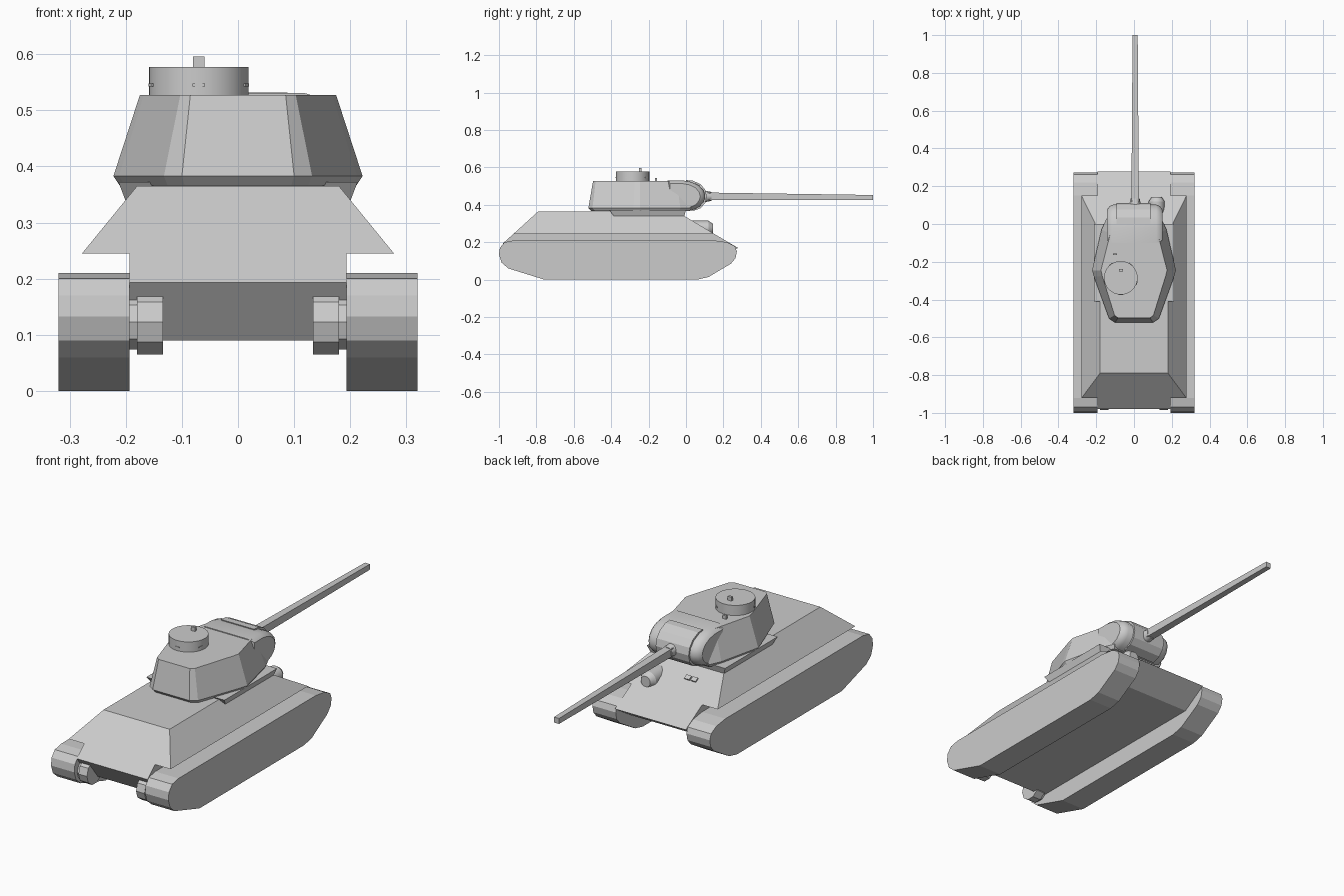
import bpy, bmesh, math
from mathutils import Matrix, Vector

if "Cube" in bpy.data.objects:
    bpy.data.objects.remove(bpy.data.objects["Cube"])


def finish(name, bm, smooth=False):
    bmesh.ops.recalc_face_normals(bm, faces=bm.faces)
    me = bpy.data.meshes.new(name)
    bm.to_mesh(me)
    bm.free()
    ob = bpy.data.objects.new(name, me)
    bpy.context.collection.objects.link(ob)
    if smooth:
        bpy.ops.object.select_all(action='DESELECT')
        bpy.context.view_layer.objects.active = ob
        ob.select_set(True)
        bpy.ops.object.shade_smooth_by_angle(angle=math.radians(35))
    return ob


def loft(name, rings, smooth=False):
    """Skin a stack of equal-length closed rings and cap both ends."""
    bm = bmesh.new()
    vs = [[bm.verts.new(p) for p in r] for r in rings]
    n = len(rings[0])
    for a, b in zip(vs, vs[1:]):
        for i in range(n):
            j = (i + 1) % n
            bm.faces.new((a[i], a[j], b[j], b[i]))
    bm.faces.new(vs[0][::-1])
    bm.faces.new(vs[-1])
    return finish(name, bm, smooth)


def extrude_x(name, profile, x0, x1):
    return loft(name, [[(x, y, z) for y, z in profile] for x in (x0, x1)])


def mirrored(half, z):
    """Full outline at height z from a right-hand half (rear to front)."""
    return [(x, y, z) for x, y in half] + [(-x, y, z) for x, y in half[::-1]]


def rect(x, y0, y1, z):
    return [(-x, y0, z), (x, y0, z), (x, y1, z), (-x, y1, z)]


def box(name, c, s, tilt=0):
    bm = bmesh.new()
    bmesh.ops.create_cube(bm, size=1, matrix=Matrix.Translation(c)
                          @ Matrix.Rotation(tilt, 4, 'X') @ Matrix.Diagonal((*s, 1)))
    return finish(name, bm)


def cylinder(name, c, r, depth, axis='Z', sides=24, r2=None, smooth=True):
    rot = {'Z': Matrix(), 'X': Matrix.Rotation(math.pi / 2, 4, 'Y'),
           'Y': Matrix.Rotation(-math.pi / 2, 4, 'X')}[axis]
    bm = bmesh.new()
    bmesh.ops.create_cone(bm, cap_ends=True, segments=sides, radius1=r,
                          radius2=r if r2 is None else r2, depth=depth,
                          matrix=Matrix.Translation(c) @ rot)
    return finish(name, bm, smooth)


# Tracks and rear drive housings
track = [(-0.757, 0), (0.06, 0), (0.12, 0.014), (0.24, 0.085), (0.265, 0.115),
         (0.272, 0.15), (0.262, 0.178), (0.22, 0.2), (0.15, 0.21), (-0.92, 0.21),
         (-0.97, 0.2), (-0.995, 0.17), (-1.0, 0.133), (-0.985, 0.09), (-0.95, 0.06)]
for s, side in ((1, 'right'), (-1, 'left')):
    extrude_x(side + '_track', track, s * 0.193, s * 0.32)
    cylinder(side + '_drive_housing', (s * 0.157, -0.925, 0.123), 0.061, 0.046, 'X', 10, smooth=False)
    cylinder(side + '_drive_shaft', (s * 0.187, -0.925, 0.123), 0.052, 0.02, 'X', 10, smooth=False)

# Hull: narrow lower tub and sloped upper body sharing the end planes
extrude_x('lower_hull', [(-0.98, 0.193), (-0.9, 0.09), (0.15, 0.09), (0.278, 0.17),
                         (0.15, 0.245), (-0.922, 0.245)], -0.193, 0.193)
loft('upper_hull', [rect(0.278, -0.922, 0.15, 0.245), rect(0.18, -0.79, -0.05, 0.365)])

# Turret ring
loft('turret_ring', [rect(0.2, -0.385, -0.01, 0.338), rect(0.213, -0.41, 0.0, 0.372)])

# Turret body
top = [(0.085, -0.497), (0.103, -0.483), (0.168, -0.275), (0.175, -0.245),
       (0.125, -0.05), (0.108, -0.015)]
mid = [(0.1, -0.522), (0.132, -0.5), (0.212, -0.28), (0.222, -0.245),
       (0.172, -0.03), (0.145, 0.03)]
low = [(x * 0.95, -0.2 + (y + 0.2) * 0.95) for x, y in mid]
loft('turret_body', [mirrored(low, 0.366), mirrored(mid, 0.383), mirrored(top, 0.527)])

# Rounded gun housing, narrowing at its ends
face = [(-0.1, 0.531), (-0.02, 0.531), (0.03, 0.522), (0.07, 0.503), (0.095, 0.475),
        (0.103, 0.445), (0.095, 0.415), (0.07, 0.388), (0.03, 0.37), (-0.1, 0.368)]
rings = []
for x, k in ((-0.142, 0.8), (-0.13, 0.93), (-0.11, 1), (0.118, 1), (0.138, 0.93), (0.15, 0.8)):
    rings.append([(x, -0.03 + (y + 0.03) * k, 0.447 + (z - 0.447) * k) for y, z in face])
loft('gun_housing', rings, smooth=True)

# Raised mantlet plate wrapped round the housing front
plate = [(0.0, 0.532), (0.035, 0.53), (0.078, 0.51), (0.103, 0.48), (0.111, 0.445),
         (0.103, 0.41), (0.078, 0.382), (0.035, 0.366)]
extrude_x('mantlet_plate', plate, -0.092, 0.088)

# Gun: collar and square tapered barrel
cylinder('gun_collar', (0.006, 0.115, 0.445), 0.032, 0.04, 'Y', 16, 0.024)


def muzzle(y, x, z, r):
    return [(x - r, y, z - r), (x + r, y, z - r), (x + r, y, z + r), (x - r, y, z + r)]


loft('gun_barrel', [muzzle(0.08, 0.006, 0.446, 0.02), muzzle(1.0, 0.006, 0.439, 0.0135)])

# Commander hatch with vision slits
hx, hy = -0.07, -0.285
cylinder('hatch_drum', (hx, hy, 0.55), 0.089, 0.054, sides=32)
for i in range(5):
    a = -math.pi / 2 + i * math.tau / 5
    bm = bmesh.new()
    bmesh.ops.create_cube(bm, size=1, matrix=Matrix.Translation((hx, hy, 0.545))
                          @ Matrix.Rotation(a, 4, 'Z') @ Matrix.Translation((0.088, 0, 0))
                          @ Matrix.Diagonal((0.006, 0.022, 0.005, 1)))
    finish('hatch_slit_%d' % (i + 1), bm)
box('hatch_periscope', (hx, -0.245, 0.586), (0.021, 0.012, 0.02))
box('roof_periscope', (-0.1, -0.16, 0.535), (0.02, 0.01, 0.018))

# Bow gun ball mount and driver vision blocks on the sloped front
cylinder('bow_mount', (0.12, 0.07, 0.273), 0.042, 0.1, 'Y', 16)
cylinder('bow_mount_nose', (0.12, 0.132, 0.273), 0.042, 0.024, 'Y', 16, 0.026)
for i, x in enumerate((-0.05, -0.085)):
    box('driver_block_%d' % (i + 1), (x, 0.055, 0.304), (0.028, 0.022, 0.01), -math.atan(0.6))
